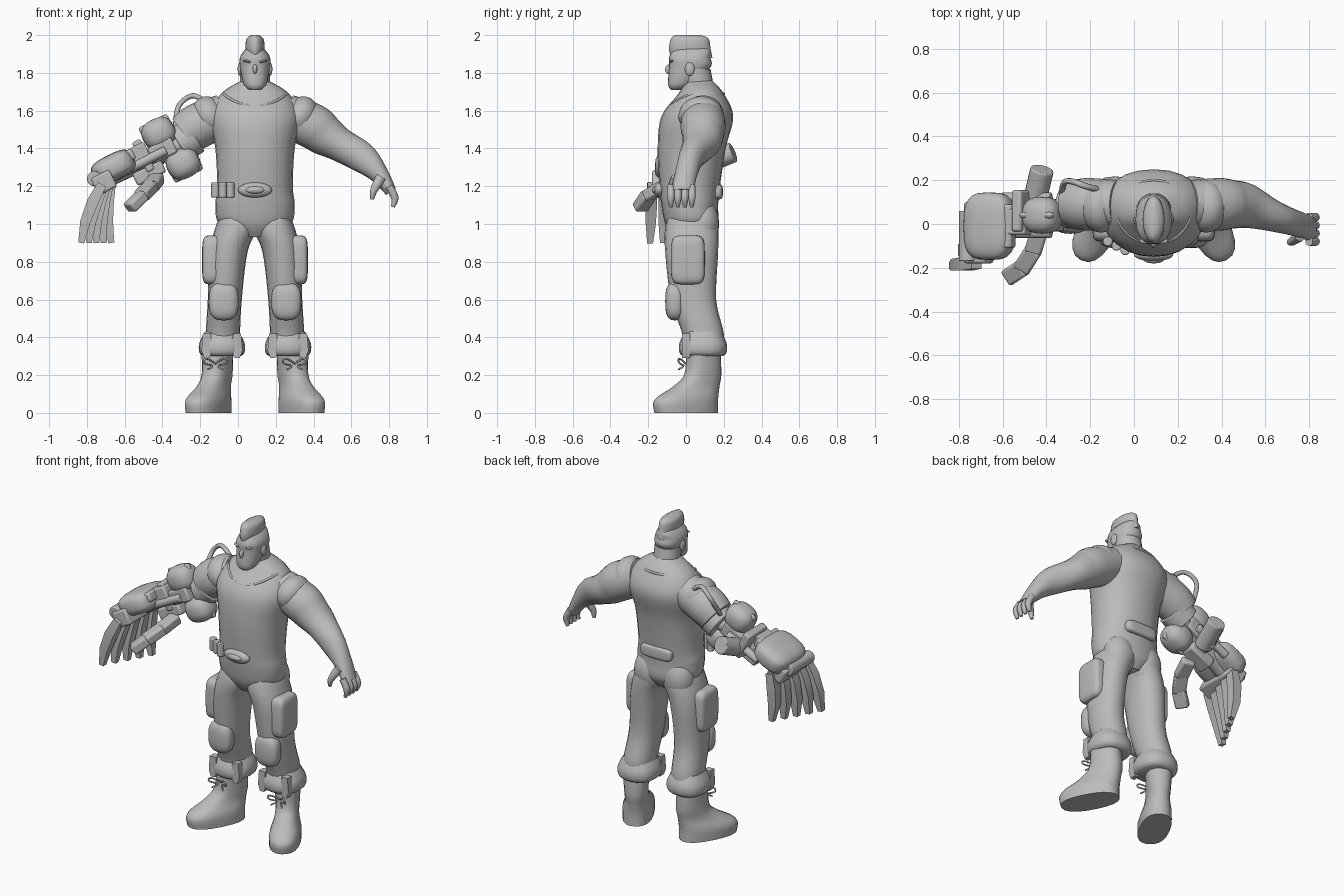
import bpy, math
from mathutils import Vector

if "Cube" in bpy.data.objects:
    bpy.data.objects.remove(bpy.data.objects["Cube"], do_unlink=True)

colour = (.5, .5, .5, 1)
grey = bpy.data.materials.new("clay grey")
grey.use_nodes = True
grey.diffuse_color = colour
grey.node_tree.nodes["Principled BSDF"].inputs["Base Color"].default_value = colour

CENTRE = .09                 # body centre line
SLOPE = (0, -.47, 0)         # tilt of the machine arm
parts = []


def keep(ob, name, bevel=0):
    ob.name = name
    ob.data.materials.append(grey)
    if bevel:
        modifier = ob.modifiers.new("bevel", "BEVEL")
        modifier.width, modifier.segments = bevel, 2
    parts.append(ob)
    return ob


def resample(rings, steps):
    """Pass a smooth spline through the given rings."""
    rings = [Vector(ring) for ring in rings]
    last = len(rings) - 1
    result = []
    for i in range(last):
        before, start, end, after = rings[max(i - 1, 0)], rings[i], rings[i + 1], rings[min(i + 2, last)]
        for step in range(steps):
            t = step / steps
            leave, arrive = (end - before) / 2, (after - start) / 2
            bend = start * 2 - end * 2 + leave + arrive
            result.append(start + leave * t + (end * 3 - start * 3 - leave * 2 - arrive) * t ** 2 + bend * t ** 3)
    return result + [rings[last]]


def loft(name, rings, sides=20, power=2, steps=5, upright=True, turn=0):
    """Skin superelliptic rings given as (x, y, z, half width, half depth)."""
    rings = resample(rings, steps)
    centres = [Vector(ring[:3]) for ring in rings]
    verts, faces = [], []
    for i, ring in enumerate(rings):
        along = Vector((0, 0, 1))
        if not upright:
            along = centres[min(i + 1, len(centres) - 1)] - centres[max(i - 1, 0)]
        across = Vector((0, 1, 0)).cross(along).normalized()
        for k in range(sides):
            angle = math.tau * k / sides + turn
            c, s = [math.copysign(abs(f) ** (2 / power), f) for f in (math.cos(angle), math.sin(angle))]
            verts.append(centres[i] + across * (ring[3] * c) + Vector((0, ring[4] * s, 0)))
    for row in range(0, len(verts) - sides, sides):
        for k in range(sides):
            a, b = row + k, row + (k + 1) % sides
            faces.append((a, b, b + sides, a + sides))
    faces += [tuple(reversed(range(sides))), tuple(range(len(verts) - sides, len(verts)))]
    mesh = bpy.data.meshes.new(name)
    mesh.from_pydata(verts, [], faces)
    ob = bpy.data.objects.new(name, mesh)
    bpy.context.collection.objects.link(ob)
    return keep(ob, name)


def blob(name, place, size, rot=(0, 0, 0), power=2):
    """Ball for power two, pillow for higher powers."""
    width, depth, height = size
    rows, rings = 8, []
    for i in range(-rows, rows + 1):
        angle = i / rows * math.pi * .49
        spread = math.cos(angle) ** (2 / power)
        rise = math.copysign(abs(math.sin(angle)) ** (2 / power), i)
        rings.append((0, 0, height * rise, width * spread, depth * spread))
    ob = loft(name, rings, sides=24, power=power, steps=1)
    ob.location, ob.rotation_euler = place, rot


def box(name, place, size, rot=SLOPE, bevel=.012):
    bpy.ops.mesh.primitive_cube_add(size=1, location=place, rotation=rot)
    ob = bpy.context.object
    ob.scale = size
    bpy.ops.object.transform_apply(location=False, rotation=False, scale=True)
    keep(ob, name, bevel)


def aim(start, end):
    return (end - start).to_track_quat("Z", "Y").to_euler()


def rod(name, start, end, radius):
    start, end = Vector(start), Vector(end)
    bpy.ops.mesh.primitive_cylinder_add(vertices=20, radius=radius, depth=(end - start).length,
                                        location=(start + end) / 2, rotation=aim(start, end))
    keep(bpy.context.object, name, bevel=.006)


def cord(name, points, radius, closed=False):
    curve = bpy.data.curves.new(name, "CURVE")
    curve.dimensions, curve.bevel_depth, curve.bevel_resolution = "3D", radius, 2
    spline = curve.splines.new("NURBS")
    spline.points.add(len(points) - 1)
    for point, place in zip(spline.points, points):
        point.co = (*place, 1)
    spline.use_endpoint_u, spline.use_cyclic_u, spline.order_u = True, closed, 3
    curve.materials.append(grey)
    bpy.context.collection.objects.link(bpy.data.objects.new(name, curve))


def column(name, profile, power=2):
    """Upright loft on the centre line from rows of (z, y, half width, half depth)."""
    loft(name, [(CENTRE, y, z, width, depth) for z, y, width, depth in profile], sides=24, power=power)


# Torso, neck and collar
column("torso", [(.93, .03, .07, .1), (1, .03, .19, .14), (1.1, .02, .21, .15), (1.2, .02, .2, .16),
                 (1.4, .03, .21, .18), (1.57, .06, .24, .19), (1.69, .08, .18, .12), (1.76, .07, .07, .07)], power=2.2)
column("neck", [(1.66, .08, .08, .08), (1.82, .05, .08, .08)])
ring_angles = [math.tau * i / 16 for i in range(16)]
cord("neckline", [(CENTRE + .17 * math.sin(t), .055 - .147 * math.cos(t), 1.69 - .07 * max(math.cos(t), 0) ** 2)
                  for t in ring_angles], radius=.007, closed=True)

# Head
column("head", [(1.71, -.05, .03, .03), (1.74, -.03, .06, .065), (1.83, .02, .08, .11), (1.88, .02, .08, .11),
                (1.92, .03, .055, .1), (1.95, .03, .02, .06)], power=2.3)
column("hair_crest", [(1.88, .03, .04, .11), (1.93, .02, .05, .11), (1.98, .02, .045, .1), (2, .01, .02, .07)])
blob("nose", (CENTRE, -.09, 1.82), (.012, .02, .026), rot=(-.25, 0, 0))
blob("lips", (CENTRE, -.076, 1.765), (.026, .012, .008))

# Belt fittings
blob("buckle", (CENTRE, -.14, 1.18), (.09, .03, .04))
blob("buckle_boss", (CENTRE, -.16, 1.18), (.05, .02, .02))
for i in range(3):
    x, y = -.12 + i * .04, -.08 - i * .02
    rod("belt_canister", (x, y, 1.14), (x, y, 1.22), radius=.022)
blob("back_pouch", (CENTRE, .165, 1.17), (.11, .03, .04), power=4)

# Paired parts: x is measured out from the centre line
leg = [(.09, .03, 1.08, .08, .11), (.1, .03, .98, .11, .14), (.14, .03, .85, .1, .14), (.16, .04, .6, .09, .12),
       (.17, .09, .42, .09, .11), (.17, .09, .33, .08, .1)]
cuff = [(.3, .1), (.32, .12), (.37, .12), (.43, .09)]
boot = [(-.1, 0, .09, .18), (-.1, .07, .09, .18), (-.04, .14, .07, .13), (0, .21, .07, .1), (0, .36, .08, .09)]
arm = [(.16, .09, 1.58, .11, .11), (.3, .09, 1.52, .12, .12), (.37, .09, 1.47, .11, .11), (.45, .08, 1.42, .09, .1),
       (.57, .03, 1.35, .08, .07), (.66, 0, 1.26, .05, .06), (.72, -.02, 1.17, .03, .06)]

for side in (1, -1):
    def out(x, *rest):
        return (CENTRE + side * x, *rest)

    blob("ear", out(.08, .02, 1.82), (.012, .025, .035))
    blob("brow", out(.035, -.077, 1.86), (.03, .014, .007), rot=(0, side * -.2, 0))
    blob("deltoid", out(.24, .08, 1.57), (.09, .12, .11), rot=(0, side * .5, 0))
    loft("leg", [out(*ring) for ring in leg], power=2.2)
    blob("buttock", out(.1, .09, 1), (.1, .085, .13))
    blob("thigh_pocket", out(.22, .01, .81), (.06, .09, .13), power=5)
    blob("knee_pad", out(.166, -.06, .59), (.08, .05, .1), power=2.8)
    loft("trouser_cuff", [out(.175, .09, z, width, width + .005) for z, width in cuff], steps=3, power=2.4)
    foot = loft("boot", [(0, *ring) for ring in boot], power=2.4)
    foot.location, foot.rotation_euler = out(.2, .09, 0), (0, 0, side * .48)
    for way in (-1, 1):
        loft("cuff_flap", [out(.175 + way * .08, 0, z, width, .03) for z, width in ((.29, .02), (.33, .04), (.42, .03))],
             sides=4, steps=1, turn=math.pi / 4)
        cord("lace_bow", [out(.21 + way * reach, -.04 * (reach > 0), z)
                          for reach, z in ((0, .26), (.05, .3), (.07, .26), (0, .25), (.04, .23))], radius=.005)
    # The right arm stops above the elbow
    loft("upper_arm", [out(*ring) for ring in (arm if side > 0 else arm[:3])], upright=False)

# Left hand
for i in range(4):
    y = -.08 + i * .037
    loft("finger", [(.8, y, 1.2, .02, .02), (.83, y, 1.14, .02, .02), (.82, y, 1.09, .01, .01)], sides=10, upright=False)
loft("thumb", [(.76, -.05, 1.25, .03, .03), (.72, -.08, 1.18, .02, .02), (.71, -.08, 1.13, .01, .01)],
     sides=10, upright=False)

# Machine arm: socket, joints and struts
rod("arm_socket", (-.23, .08, 1.47), (-.31, .08, 1.42), radius=.1)
rod("arm_core", (-.27, .07, 1.44), (-.7, 0, 1.24), radius=.05)
for y in (-.04, .12):
    rod("strut", (-.38, y, 1.39), (-.6, y, 1.28), radius=.025)
for joint in ((-.42, .04, 1.48), (-.29, .04, 1.32)):
    blob("joint_ball", joint, (.09, .085, .08), rot=SLOPE, power=2.5)
    box("joint_band", joint, (.17, .03, .15), bevel=.03)
box("elbow_block", (-.4, .04, 1.39), (.14, .15, .09))
box("elbow_plate", (-.5, .06, 1.36), (.05, .19, .18))
box("forearm_top", (-.54, .01, 1.36), (.14, .12, .1))
box("forearm_under", (-.47, .02, 1.27), (.17, .1, .07))
rod("exhaust", (-.46, .08, 1.31), (-.42, .25, 1.38), radius=.054)
cord("hose", [(-.17, .16, 1.64), (-.22, .17, 1.69), (-.29, .2, 1.66), (-.33, .19, 1.6), (-.33, .12, 1.5)], radius=.014)

# Machine hand: guard, palm, fan of fingers and jointed thumb
blob("wrist_guard", (-.66, -.01, 1.3), (.12, .155, .07), rot=SLOPE, power=3.2)
box("wrist_ridge", (-.6, -.01, 1.35), (.11, .2, .06))
box("palm", (-.71, -.04, 1.22), (.11, .28, .1))
rod("wrist_bolt", (-.76, -.17, 1.24), (-.76, .06, 1.24), radius=.04)
for i in range(5):
    knuckle = Vector((-.72 + i * .012, -.18 + i * .068, 1.21))
    tip = Vector((-.83 + i * .04, knuckle.y - .01, .9))
    rings = []
    for f, width in ((0, .035), (.3, .043), (.65, .038), (1, .022)):
        x, y, z = knuckle.lerp(tip, f)
        rings.append((x - .02 * math.sin(math.pi * f), y, z, width, width))
    loft("claw_finger", rings, sides=4, steps=1, upright=False, turn=math.pi / 4)
joints = [Vector(place) for place in ((-.43, -.02, 1.24), (-.46, -.12, 1.2), (-.51, -.2, 1.15), (-.57, -.24, 1.09))]
for start, end in zip(joints, joints[1:]):
    box("claw_thumb", (start + end) / 2, (.08, .06, (end - start).length + .02), rot=aim(start, end))

# Smooth shading with crisp edges
bpy.ops.object.select_all(action="DESELECT")
for ob in parts:
    ob.select_set(True)
bpy.context.view_layer.objects.active = parts[0]
bpy.ops.object.shade_smooth_by_angle(angle=.7)
